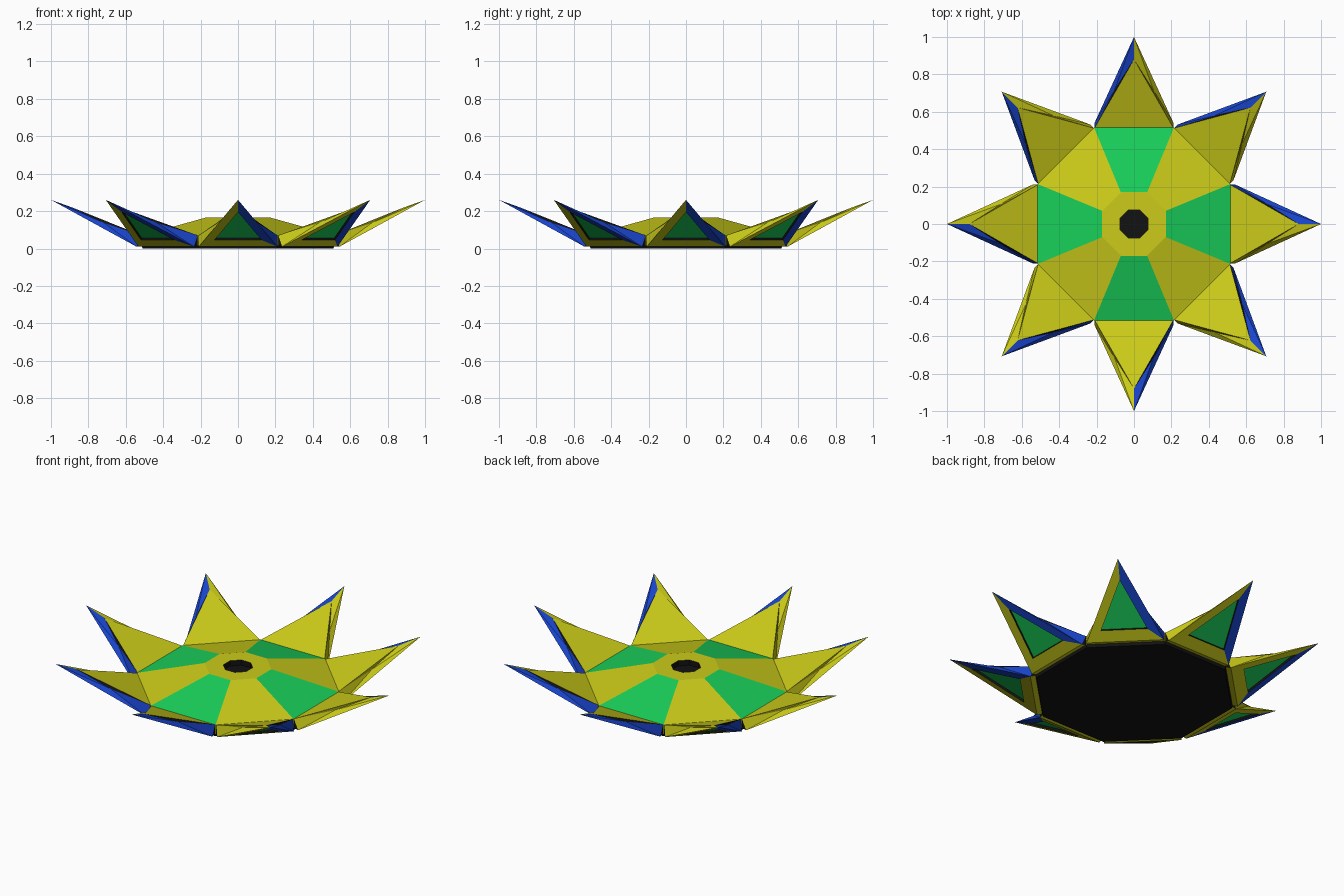
import bpy, bmesh, math
from mathutils import Vector, Matrix

if "Cube" in bpy.data.objects:
    bpy.data.objects.remove(bpy.data.objects["Cube"])


def make_mat(name, rgb):
    m = bpy.data.materials.new(name)
    m.diffuse_color = (*rgb, 1)
    m.use_nodes = True
    m.node_tree.nodes["Principled BSDF"].inputs["Base Color"].default_value = m.diffuse_color
    return m


YELLOW, GREEN, BLUE, BLACK, OLIVE = range(5)
mats = [make_mat("yellow", (0.6, 0.6, 0.01)),
        make_mat("green", (0.01, 0.62, 0.1)),
        make_mat("blue", (0.01, 0.06, 0.62)),
        make_mat("black", (0.006, 0.006, 0.006)),
        make_mat("olive", (0.15, 0.15, 0.005))]


def finish(bm, name):
    bmesh.ops.recalc_face_normals(bm, faces=bm.faces[:])
    me = bpy.data.meshes.new(name)
    bm.to_mesh(me)
    bm.free()
    for m in mats:
        me.materials.append(m)
    ob = bpy.data.objects.new(name, me)
    bpy.context.collection.objects.link(ob)
    return ob


def octagon_stack(name, rings, band_colour, bottom, top):
    """Octagonal lathe from (apothem, z) rings with one colour rule per band."""
    bm = bmesh.new()
    loops = []
    for apothem, z in rings:
        r = apothem / math.cos(math.pi / 8)
        loops.append([bm.verts.new((r * math.cos(math.pi / 8 + k * math.pi / 4),
                                    r * math.sin(math.pi / 8 + k * math.pi / 4), z))
                      for k in range(8)])
    for i in range(len(loops) - 1):
        for k in range(8):
            n = (k + 1) % 8
            f = bm.faces.new((loops[i][k], loops[i][n], loops[i + 1][n], loops[i + 1][k]))
            f.material_index = band_colour(i, k)
    bm.faces.new(loops[0][::-1]).material_index = bottom
    bm.faces.new(loops[-1]).material_index = top
    return finish(bm, name)


# Black bottom plate
octagon_stack("bottom_plate", [(0.51, 0.0), (0.515, 0.016)],
              lambda i, k: BLACK, BLACK, BLACK)


# Domed hub with alternating sectors and a recessed centre
def hub_colour(i, k):
    if i == 1:
        return GREEN if k % 2 else YELLOW
    return BLACK if i == 3 else YELLOW


octagon_stack("hub", [(0.515, 0.016), (0.515, 0.07), (0.17, 0.166),
                      (0.075, 0.166), (0.075, 0.135)], hub_colour, BLACK, BLACK)


# Upturned point, drawn along +y then turned into place
def spike(index):
    bm = bmesh.new()

    def face(colour, *pts):
        bm.faces.new(pts).material_index = colour

    tip = bm.verts.new((0, 1.0, 0.26))
    peak = bm.verts.new((0, 0.88, 0.217))
    top, low, inner, inset, floor = [], [], [], [], []
    normal = Vector((0, -0.25, 0.455)).normalized()
    for s in (-1, 1):
        top.append(bm.verts.new((s * 0.21, 0.515, 0.07)))
        low.append(bm.verts.new((s * 0.21, 0.543, 0.01)))
        inner.append(bm.verts.new((s * 0.21, 0.515, 0.016)))
        inset.append(bm.verts.new((s * 0.126, 0.607, 0.045)))
    inset.append(bm.verts.new((0, 0.88, 0.195)))
    floor = [bm.verts.new(v.co + normal * 0.012) for v in inset]

    # Top, back and underside lip
    face(YELLOW, top[0], top[1], peak)
    face(YELLOW, top[0], inner[0], inner[1], top[1])
    face(YELLOW, inner[0], low[0], low[1], inner[1])
    # Flanks with a thin dark groove below the top edge
    for i, colour, groove in ((0, BLUE, BLACK), (1, YELLOW, OLIVE)):
        a = (top[i].co + peak.co) / 2
        b = (low[i].co + tip.co) / 2
        mid = bm.verts.new(a.lerp(b, 0.22) - Vector((0, 0, 0.006)))
        face(groove, top[i], peak, mid)
        face(colour, peak, tip, mid)
        face(colour, tip, low[i], mid)
        face(colour, low[i], top[i], mid)
        face(BLACK, top[i], low[i], inner[i])
    # Underside frame around the sunken green panel
    face(YELLOW, low[0], low[1], inset[1], inset[0])
    face(YELLOW, low[1], tip, inset[2], inset[1])
    face(BLUE, tip, low[0], inset[0], inset[2])
    for i in range(3):
        n = (i + 1) % 3
        face(BLACK, inset[i], inset[n], floor[n], floor[i])
    face(GREEN, *floor)

    bm.transform(Matrix.Rotation(index * math.pi / 4, 4, 'Z'))
    finish(bm, f"spike_{index + 1}")


for n in range(8):
    spike(n)
